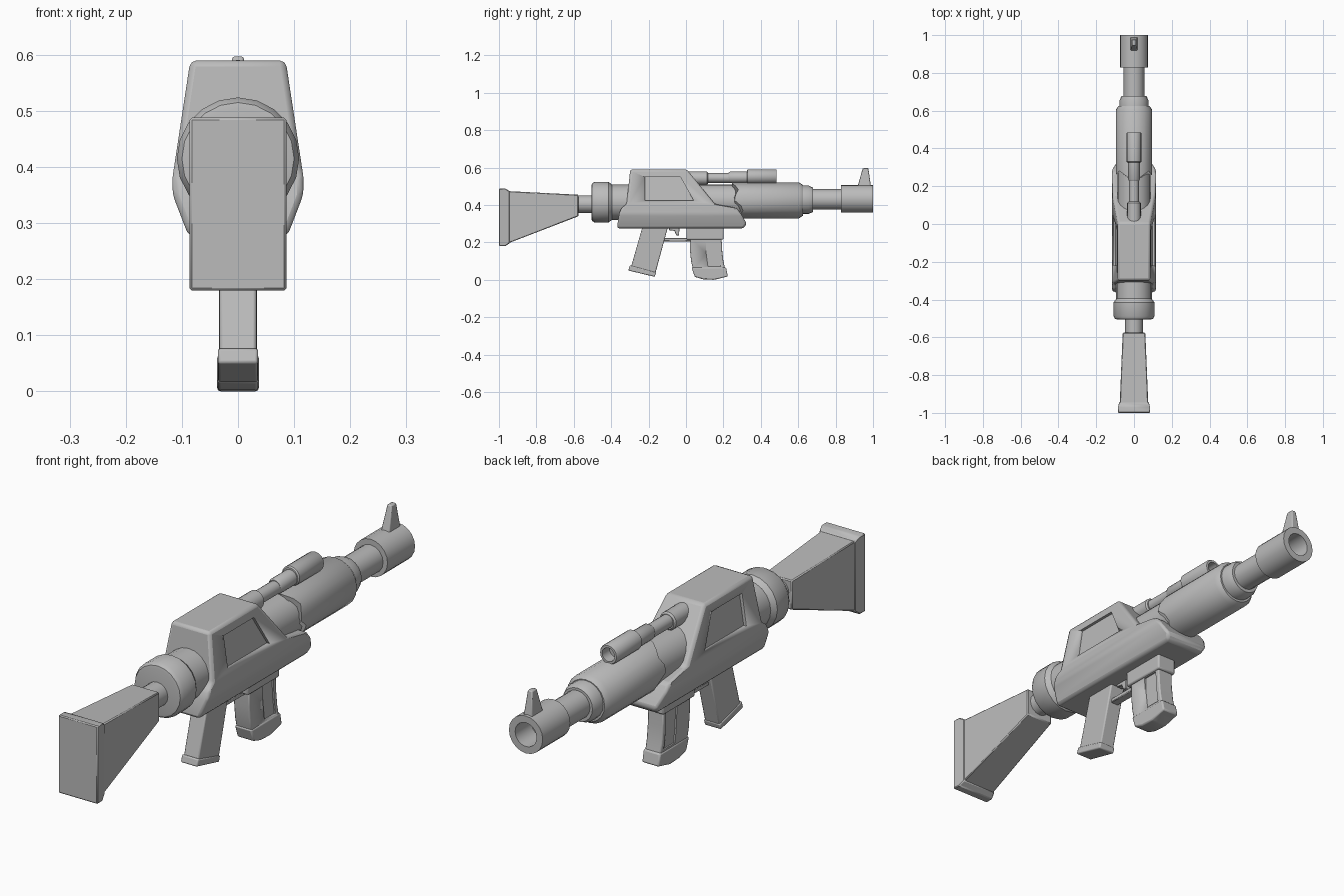
import bpy, bmesh, math

if "Cube" in bpy.data.objects:
    bpy.data.objects.remove(bpy.data.objects["Cube"])

grey = bpy.data.materials.new("matte grey")
grey.diffuse_color = (0.5, 0.5, 0.5, 1)
grey.use_nodes = True
grey.node_tree.nodes["Principled BSDF"].inputs["Base Color"].default_value = grey.diffuse_color


def finish(name, bm, bevel=0.0, segments=2, angle=35):
    bmesh.ops.recalc_face_normals(bm, faces=bm.faces)
    me = bpy.data.meshes.new(name)
    bm.to_mesh(me)
    bm.free()
    ob = bpy.data.objects.new(name, me)
    bpy.context.collection.objects.link(ob)
    me.materials.append(grey)
    bpy.ops.object.select_all(action='DESELECT')
    ob.select_set(True)
    bpy.context.view_layer.objects.active = ob
    bpy.ops.object.shade_smooth_by_angle(angle=math.radians(angle))
    if bevel:
        m = ob.modifiers.new("rounded edges", 'BEVEL')
        m.width, m.segments, m.limit_method = bevel, segments, 'ANGLE'
        m.angle_limit = math.radians(15)
    return ob


def lathe(name, profile, z, sides=20, zigzag=None):
    """Turn (y, radius) points around a lengthwise axis at height z."""
    bm = bmesh.new()
    rings = []
    for i, (y, r) in enumerate(profile):
        ring = []
        for k in range(sides):
            a = 2 * math.pi * k / sides + math.pi / 2
            dy = zigzag(k) if zigzag and i == 0 else 0
            ring.append(bm.verts.new((r * math.cos(a), y + dy, z + r * math.sin(a))))
        rings.append(ring)
    for a, b in zip(rings, rings[1:]):
        for k in range(sides):
            j = (k + 1) % sides
            bm.faces.new((a[k], a[j], b[j], b[k]))
    bm.faces.new(rings[0])
    bm.faces.new(rings[-1])
    return finish(name, bm)


def slab(name, outline, width, bevel=0.0, segments=2):
    """Extrude a side outline of (y, z) points; width is a number or function of (y, z)."""
    w = width if callable(width) else lambda y, z: width
    bm = bmesh.new()
    left = [bm.verts.new((-w(y, z), y, z)) for y, z in outline]
    right = [bm.verts.new((w(y, z), y, z)) for y, z in outline]
    n = len(outline)
    for i in range(n):
        j = (i + 1) % n
        bm.faces.new((left[i], left[j], right[j], right[i]))
    bm.faces.new(left)
    bm.faces.new(right)
    return finish(name, bm, bevel, segments)


def recess(target, name, outline, inner):
    """Cut a shallow panel of (y, z) outline into both sides of the target."""
    for s in (-1, 1):
        bm = bmesh.new()
        a = [bm.verts.new((s * inner(z), y, z)) for y, z in outline]
        b = [bm.verts.new((s * 0.2, y, z)) for y, z in outline]
        n = len(outline)
        for i in range(n):
            j = (i + 1) % n
            bm.faces.new((a[i], a[j], b[j], b[i]))
        bm.faces.new(a)
        bm.faces.new(b)
        cutter = finish(name, bm)
        cutter.hide_render = True
        cutter.hide_set(True)
        m = target.modifiers.new("panel", 'BOOLEAN')
        m.operation, m.object, m.solver = 'DIFFERENCE', cutter, 'EXACT'


# Receiver: side outline in stacked bands, widest at mid height
def body_width(z):
    if z > 0.38:
        return 0.117 - (z - 0.38) * 0.032 / 0.21
    if z > 0.35:
        return 0.117
    return 0.117 - (0.35 - z) * 0.03 / 0.075


bands = [(-0.368, 0.308, 0.275), (-0.366, 0.325, 0.30), (-0.358, 0.295, 0.352),
         (-0.345, 0.27, 0.385), (-0.318, 0.155, 0.405), (-0.298, 0.005, 0.59)]
bm = bmesh.new()
loops = []
for y0, y1, z in bands:
    w = body_width(z)
    loops.append([bm.verts.new(p) for p in
                  ((-w, y0, z), (w, y0, z), (w, y1, z), (-w, y1, z))])
for a, b in zip(loops, loops[1:]):
    for k in range(4):
        j = (k + 1) % 4
        bm.faces.new((a[k], a[j], b[j], b[k]))
bm.faces.new(loops[0])
bm.faces.new(loops[-1])
receiver = finish("receiver", bm, 0.011, 2)
recess(receiver, "side_window_cutter",
       [(-0.22, 0.55), (-0.03, 0.55), (0.04, 0.425), (-0.22, 0.425)],
       lambda z: body_width(z) - 0.012)

# Shoulder stock and butt plate
slab("stock", [(-0.965, 0.19), (-0.575, 0.34), (-0.575, 0.455), (-0.965, 0.475)],
     lambda y, z: 0.06 if y > -0.7 else 0.076, 0.004, 1)
slab("butt_plate", [(-1.0, 0.18), (-0.965, 0.18), (-0.942, 0.197), (-0.942, 0.473),
                    (-0.965, 0.488), (-1.0, 0.488)],
     lambda y, z: 0.077 if y > -0.95 else 0.086, 0.004, 1)

# Rear rod, rear cap and barrel assembly
lathe("stock_rod", [(-0.60, 0.047), (-0.49, 0.047)], 0.405, 16)
lathe("rear_cap", [(-0.505, 0.09), (-0.503, 0.10), (-0.488, 0.109), (-0.415, 0.109),
                   (-0.395, 0.094), (-0.28, 0.094)], 0.415)
lathe("inner_barrel", [(-0.1, 0.088), (0.35, 0.088)], 0.422)
jag = [-0.03, -0.02, 0.0, 0.015, 0.0, -0.005, 0.03, 0.04, 0.02, 0.0]
lathe("barrel_shroud", [(0.265, 0.096), (0.605, 0.096), (0.625, 0.082)], 0.425,
      zigzag=lambda k: jag[min(k, 20 - k) % 10])
lathe("shroud_collar", [(0.61, 0.076), (0.655, 0.076), (0.678, 0.066)], 0.428)
lathe("barrel", [(0.66, 0.055), (0.84, 0.055)], 0.43, 16)
lathe("muzzle", [(0.828, 0.074), (1.0, 0.074), (1.0, 0.047), (0.90, 0.047)], 0.433)
slab("front_sight", [(0.915, 0.49), (0.99, 0.49), (0.975, 0.597), (0.945, 0.597)],
     lambda y, z: 0.02 if z < 0.55 else 0.01, 0.004)

# Scope
lathe("scope_rear", [(-0.02, 0.036), (0.112, 0.036), (0.118, 0.03)], 0.543, 16)
lathe("scope_neck", [(0.10, 0.026), (0.24, 0.026)], 0.545, 16)
lathe("scope_middle", [(0.228, 0.026), (0.236, 0.031), (0.34, 0.031)], 0.548, 16)
lathe("scope_front", [(0.325, 0.034), (0.33, 0.039), (0.48, 0.039), (0.485, 0.036),
                      (0.485, 0.027), (0.44, 0.027)], 0.552, 16)

# Grip with base cap
slab("grip", [(-0.228, 0.30), (-0.092, 0.30), (-0.165, 0.03), (-0.295, 0.065)],
     0.033, 0.005)
slab("grip_cap", [(-0.300, 0.078), (-0.160, 0.040), (-0.167, 0.016), (-0.308, 0.050)],
     0.036, 0.005)

# Trigger and guard
slab("trigger", [(-0.09, 0.285), (-0.035, 0.285), (-0.037, 0.238), (-0.052, 0.238),
                 (-0.062, 0.262), (-0.09, 0.265)], 0.012, 0.002, 1)
slab("trigger_guard", [(-0.13, 0.206), (0.04, 0.206), (0.04, 0.224), (-0.13, 0.224)],
     0.018, 0.003, 1)

# Magazine housing, curved magazine and foot
slab("magazine_housing", [(0.003, 0.215), (0.2, 0.215), (0.2, 0.29), (0.003, 0.29)],
     0.042, 0.006)
magazine = slab("magazine", [(0.02, 0.23), (0.021, 0.16), (0.027, 0.10), (0.038, 0.055),
                             (0.21, 0.055), (0.2, 0.10), (0.193, 0.16), (0.19, 0.23)],
                0.034, 0.005)
recess(magazine, "magazine_panel_cutter",
       [(0.105, 0.212), (0.172, 0.212), (0.176, 0.14), (0.186, 0.072), (0.117, 0.072),
        (0.108, 0.14)],
       lambda z: 0.028)
slab("magazine_foot", [(0.030, 0.066), (0.047, 0.016), (0.09, 0.003), (0.15, 0.0),
                       (0.224, 0.018), (0.214, 0.066)], 0.037, 0.006)
